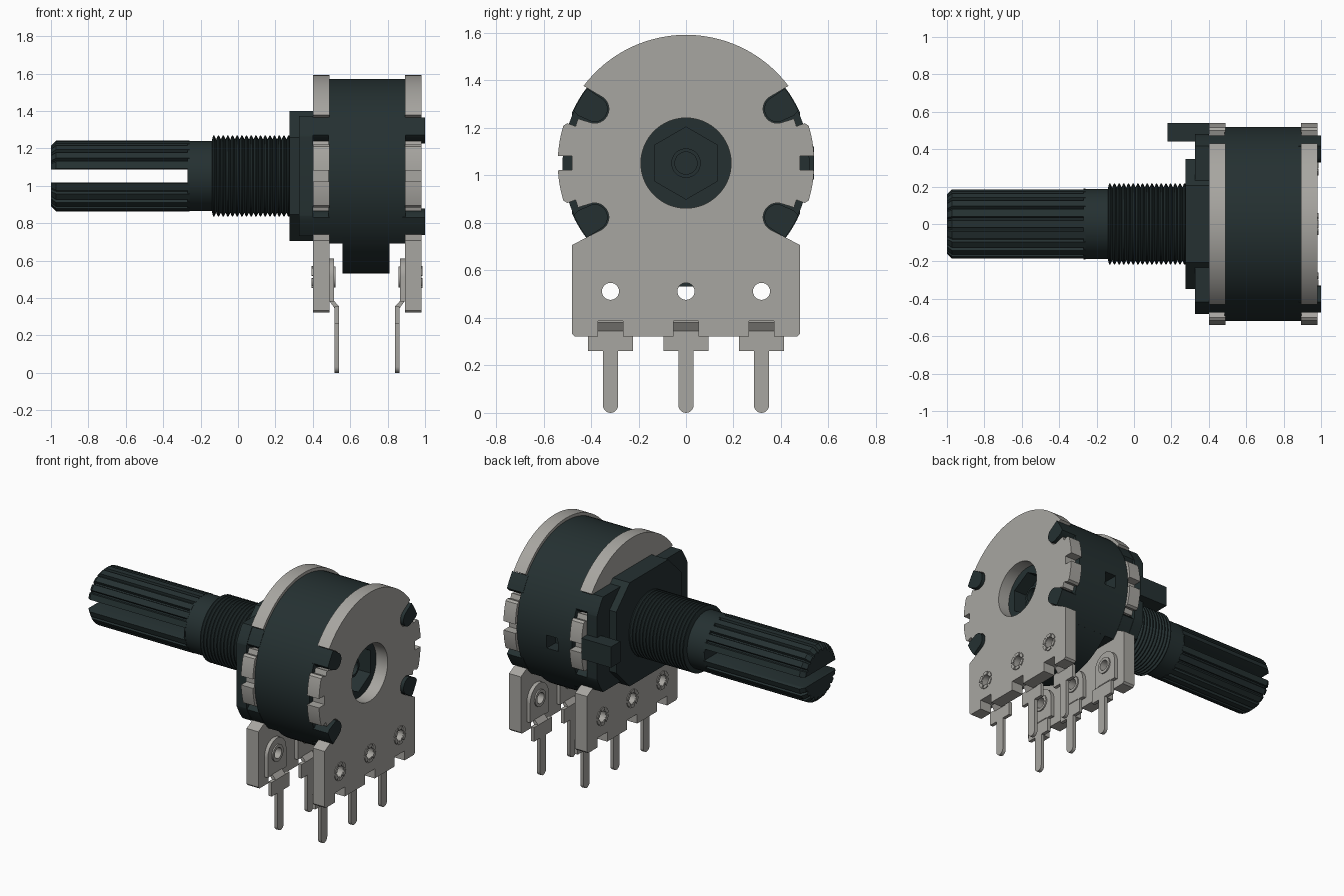
import bpy, bmesh, math
from mathutils import Vector

if "Cube" in bpy.data.objects:
    bpy.data.objects.remove(bpy.data.objects["Cube"])

AX = 1.052    # height of the shaft axis
MID = 0.69    # x of the symmetry plane between the two wafers


def material(name, rgb):
    m = bpy.data.materials.new(name)
    m.use_nodes = True
    m.diffuse_color = (*rgb, 1)
    m.node_tree.nodes["Principled BSDF"].inputs["Base Color"].default_value = (*rgb, 1)
    return m


DARK = material("dark plastic", (0.018, 0.030, 0.031))
GREY = material("grey metal", (0.39, 0.38, 0.355))


def arc(r, a0, a1, n, c=(0, 0)):
    """Points on an arc, angles in degrees."""
    return [(c[0] + r * math.cos(math.radians(a0 + (a1 - a0) * i / n)),
             c[1] + r * math.sin(math.radians(a0 + (a1 - a0) * i / n))) for i in range(n + 1)]


def circle(r, n=64, c=(0, 0), start=0):
    return arc(r, start, start + 360, n, c)[:-1]


def loft(bm, rings):
    """Skin rings of (x, y, z) points and cap both ends."""
    vs = [[bm.verts.new(p) for p in ring] for ring in rings]
    n = len(vs[0])
    for a, b in zip(vs, vs[1:]):
        for i in range(n):
            bm.faces.new((a[i], a[(i + 1) % n], b[(i + 1) % n], b[i]))
    bm.faces.new(vs[0][::-1])
    bm.faces.new(vs[-1])


def prism(bm, pts, x0, x1):
    """Extrude a (y, z) outline, z measured from the axis, along x."""
    loft(bm, [[(x, y, AX + z) for y, z in pts] for x in (x0, x1)])


def finish(name, bm, mat, angle=32):
    bmesh.ops.recalc_face_normals(bm, faces=bm.faces)
    me = bpy.data.meshes.new(name)
    bm.to_mesh(me)
    bm.free()
    me.materials.append(mat)
    me.polygons.foreach_set("use_smooth", [True] * len(me.polygons))
    me.set_sharp_from_angle(angle=math.radians(angle))
    ob = bpy.data.objects.new(name, me)
    bpy.context.collection.objects.link(ob)
    return ob


def part(name, mat, *prisms):
    bm = bmesh.new()
    for pts, x0, x1 in prisms:
        prism(bm, pts, min(x0, x1), max(x0, x1))
    return finish(name, bm, mat)


def cut(ob, *prisms):
    """Subtract prisms from an object and bake the result."""
    cutter = part("cutter", DARK, *prisms)
    mod = ob.modifiers.new("cut", "BOOLEAN")
    mod.operation, mod.solver, mod.object = "DIFFERENCE", "EXACT", cutter
    deps = bpy.context.evaluated_depsgraph_get()
    me = bpy.data.meshes.new_from_object(ob.evaluated_get(deps))
    ob.modifiers.clear()
    ob.data = me
    while len(me.materials) > 1:
        me.materials.pop()
    me.polygons.foreach_set("use_smooth", [True] * len(me.polygons))
    me.set_sharp_from_angle(angle=math.radians(32))
    bpy.data.objects.remove(cutter)


def rect(y0, y1, z0, z1):
    return [(y0, z0), (y1, z0), (y1, z1), (y0, z1)]


def lathe(name, profile, mat, n=48):
    bm = bmesh.new()
    loft(bm, [[(x, y, AX + z) for y, z in circle(r, n)] for x, r in profile])
    return finish(name, bm, mat)


# Splined shaft, split by a slot into two prongs
spline = []
TEETH = 20
for i in range(TEETH):
    for f, r in ((-0.32, 0.19), (0.32, 0.19), (0.42, 0.172), (0.58, 0.172)):
        a = 2 * math.pi * (i + f) / TEETH
        spline.append((r * math.cos(a), r * math.sin(a)))
bm = bmesh.new()
loft(bm, [[(x, y * s, AX + z * s) for y, z in spline]
          for x, s in ((-1, 0.86), (-0.972, 1), (-0.26, 1))])
shaft = finish("splined_shaft", bm, DARK, 20)
cut(shaft, (rect(-0.3, 0.3, -0.034, 0.034), -1.1, -0.27))
lathe("shaft_collar", [(-0.27, 0.188), (-0.12, 0.188)], DARK)

# Threaded bushing
N, T0, T1 = 17, -0.14, 0.285
profile = [(T0, 0.19)]
for i in range(N):
    x = T0 + (T1 - T0) * i / N
    p = (T1 - T0) / N
    profile += [(x + 0.3 * p, 0.216), (x + 0.55 * p, 0.216), (x + 0.95 * p, 0.196)]
lathe("threaded_bushing", profile, DARK)

# Front flange, bracket and locating tab
s, c = 0.348, 0.205
part("front_flange", DARK, ([(s, -c), (s, c), (c, s), (-c, s), (-s, c),
                             (-s, -c), (-c, -s), (c, -s)], 0.275, 0.4))
q = [(0.48, 0.0), (0.48, 0.21)] + arc(0.525, 24, 37.5, 4)
half = [(y, -z) for y, z in q[:0:-1]] + q[1:]
part("front_bracket", DARK, (half + [(-y, z) for y, z in reversed(half)], 0.325, 0.4))
part("locating_tab", DARK, (rect(0.44, 0.54, -0.07, 0.07), 0.18, 0.4))

# Round housing: trimmed drum with a full ring in the middle
a = math.degrees(math.asin(0.36 / 0.52))
housing = part("housing", DARK, (arc(0.52, -a, 180 + a, 60), 0.485, 0.895))
cut(housing, (circle(0.152, 6, start=90), 0.8, 1.0), (rect(0.42, 0.6, -0.08, 0.01), 0.59, 0.675))
part("housing_bottom", DARK, (arc(0.52, 180 + a - 5, 360 - a + 5, 24), 0.56, 0.81))
hub = part("shaft_end", DARK, (circle(0.062, 32), 0.79, 0.86))
cut(hub, (circle(0.047, 32), 0.83, 0.9))

# Corner posts that hold the wafers
post = arc(0.055, 115, 280, 12, (0.385, 0.228)) + [(0.455, 0.2)] + arc(0.522, 25, 37, 4)
for sy, side in ((1, "left"), (-1, "right")):
    for sz, level in ((1, "upper"), (-1, "lower")):
        pts = [(sy * y, sz * z) for y, z in post]
        part(f"post_{level}_{side}", DARK, (pts, 0.39, 0.49), (pts, 0.88, 1.0))

# Wafer outline: notched disc above a rectangular skirt
HOLE_Z = 0.512 - AX
HOLES = (-0.318, 0, 0.318)
notch = arc(0.06, 115, 280, 14, (0.385, 0.228)) + [(0.455, 0.187), (0.465, 0.155), (0.5, 0.168)]
side = notch + arc(0.54, 17, 3.2, 8) + [(0.48, 0.03)]
wafer = arc(0.54, 90, 37, 24) + side + [(y, -z) for y, z in reversed(side)]
bot, lip = 0.322 - AX, 0.386 - AX
wafer += [(0.48, -0.345), (0.48, bot + 0.012), (0.468, bot), (0.371, bot), (0.371, lip),
          (0.265, lip), (0.265, bot), (0.053, bot), (0.053, lip)]
wafer += [(-y, z) for y, z in reversed(wafer[1:])]

# Terminal outlines
tongue = arc(0.098, 0, 180, 20, (0, HOLE_Z)) + [(-0.098, 0.38 - AX), (0.098, 0.38 - AX)]
pin = ([(0.032, 0.26 - AX), (0.095, 0.26 - AX), (0.095, 0.355 - AX), (-0.095, 0.355 - AX),
        (-0.095, 0.26 - AX), (-0.032, 0.26 - AX)] + arc(0.032, 180, 360, 10, (0, 0.032 - AX)))


def shift(pts, dy):
    return [(y + dy, z) for y, z in pts]


# Both wafers with rivets and terminals, mirrored about the housing centre
for name, mx in (("front", lambda x: x), ("rear", lambda x: 2 * MID - x)):
    plate = part(f"{name}_wafer", GREY, (wafer, mx(0.4), mx(0.488)))
    cut(plate, (circle(0.19), 0.3, 1.1),
        *[(circle(0.036, 24, (y, HOLE_Z)), 0.3, 1.1) for y in HOLES])
    for i, y in enumerate(HOLES):
        # Split rivet petals outside the wafer
        petals = []
        for k in range(6):
            a0 = 60 * k + 8
            petals.append((arc(0.06, a0, a0 + 44, 6, (y, HOLE_Z))
                           + arc(0.037, a0 + 44, a0, 6, (y, HOLE_Z)), mx(0.394), mx(0.402)))
        part(f"{name}_rivet_{i + 1}", GREY, *petals)

        # Terminal tongue with a raised rim around the hole
        t = part(f"{name}_terminal_tongue_{i + 1}", GREY, (shift(tongue, y), mx(0.486), mx(0.513)))
        cut(t, (circle(0.036, 24, (y, HOLE_Z)), 0.3, 1.1))
        rim = part(f"{name}_terminal_rim_{i + 1}", GREY,
                   (circle(0.056, 24, (y, HOLE_Z)), mx(0.512), mx(0.522)))
        cut(rim, (circle(0.036, 24, (y, HOLE_Z)), 0.3, 1.1))

        # Bent neck and pin
        bm = bmesh.new()
        neck = [(0.488, 0.385), (0.513, 0.385), (0.54, 0.355), (0.516, 0.345)]
        loft(bm, [[(mx(x), y + d, z) for x, z in neck] for d in (-0.052, 0.052)])
        prism(bm, shift(pin, y), mx(0.516), mx(0.54))
        finish(f"{name}_terminal_pin_{i + 1}", bm, GREY)
